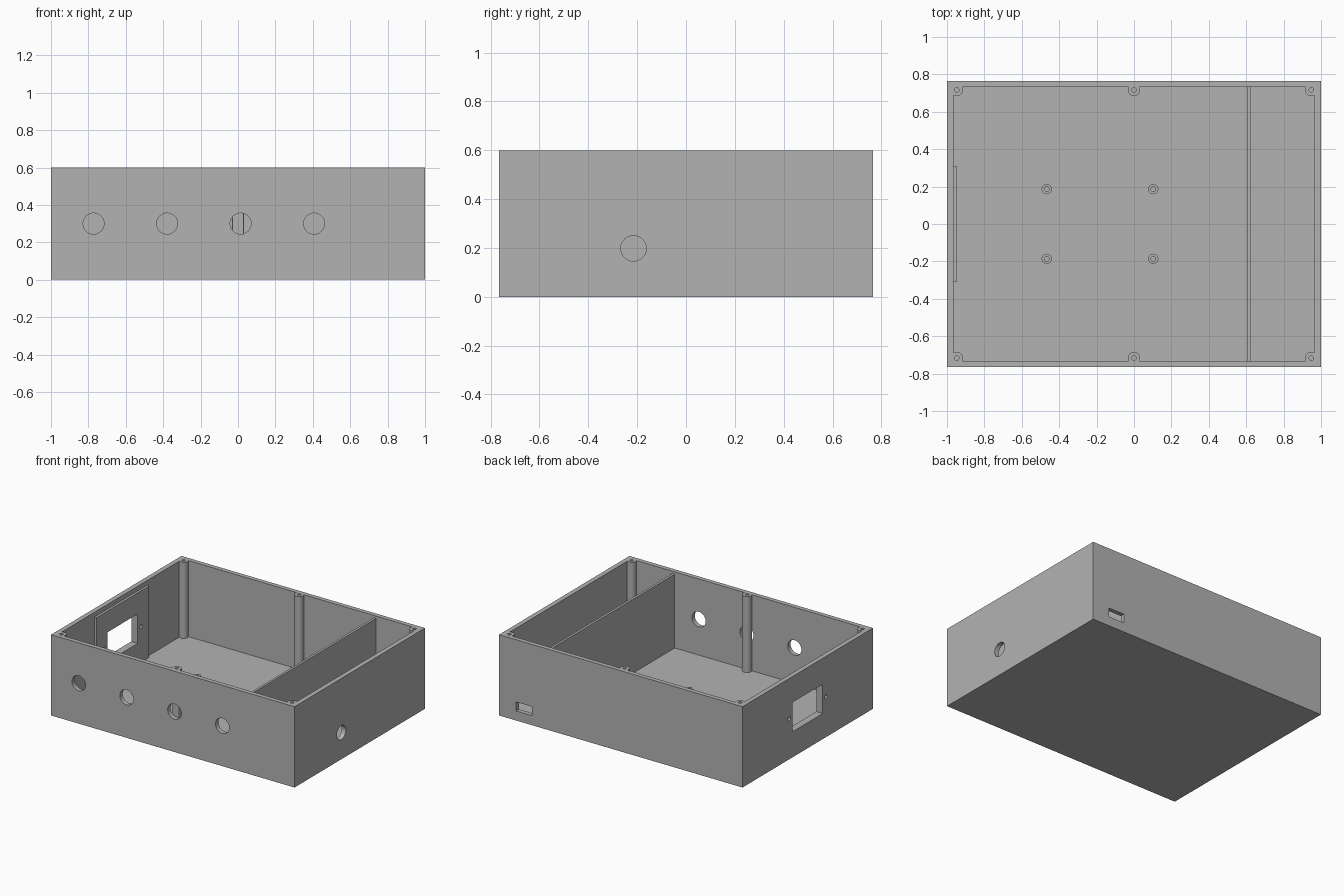
import bpy
from math import radians, pi

if "Cube" in bpy.data.objects:
    bpy.data.objects.remove(bpy.data.objects["Cube"], do_unlink=True)

# Overall sizes
HX, HY, HZ = 1.0, 0.765, 0.6
WALL_X, WALL_Y, FLOOR = 0.035, 0.033, 0.035
IX, IY = HX - WALL_X, HY - WALL_Y

grey = bpy.data.materials.new("plain_grey")
grey.use_nodes = True
grey.diffuse_color = (0.45, 0.45, 0.45, 1)
grey.node_tree.nodes["Principled BSDF"].inputs["Base Color"].default_value = grey.diffuse_color


def box(name, low, high):
    centre = [(a + b) / 2 for a, b in zip(low, high)]
    bpy.ops.mesh.primitive_cube_add(size=1, location=centre)
    ob = bpy.context.object
    ob.name = name
    ob.scale = [b - a for a, b in zip(low, high)]
    bpy.ops.object.transform_apply(location=True, rotation=True, scale=True)
    return ob


def cylinder(name, centre, radius, depth, axis="Z", sides=48):
    turn = {"X": (0, pi / 2, 0), "Y": (pi / 2, 0, 0), "Z": (0, 0, 0)}[axis]
    bpy.ops.mesh.primitive_cylinder_add(vertices=sides, radius=radius, depth=depth,
                                        location=centre, rotation=turn)
    ob = bpy.context.object
    ob.name = name
    bpy.ops.object.transform_apply(location=True, rotation=True, scale=True)
    return ob


def combine(ob, cutter, operation="DIFFERENCE"):
    bpy.ops.object.select_all(action="DESELECT")
    bpy.context.view_layer.objects.active = ob
    ob.select_set(True)
    mod = ob.modifiers.new("cut", "BOOLEAN")
    mod.operation, mod.object, mod.solver = operation, cutter, "EXACT"
    bpy.ops.object.modifier_apply(modifier=mod.name)
    bpy.data.objects.remove(cutter, do_unlink=True)


def finish(ob):
    bpy.ops.object.select_all(action="DESELECT")
    bpy.context.view_layer.objects.active = ob
    ob.select_set(True)
    ob.data.materials.clear()
    ob.data.materials.append(grey)
    bpy.ops.object.shade_smooth_by_angle(angle=radians(30))


def cavity(top=HZ):
    return box("cavity_cutter", (-IX, -IY, FLOOR), (IX, IY, top))


def cut_socket(ob):
    # Rectangular socket opening with a screw hole on each side
    combine(ob, box("socket_cutter", (-1.1, -0.176, 0.19), (-0.9, 0.176, 0.408)))
    for side in (-1, 1):
        combine(ob, cylinder("screw_cutter", (-HX, side * 0.215, 0.3), 0.014, 0.2, "X", 24))


# Open-topped shell
shell = box("enclosure_shell", (-HX, -HY, 0), (HX, HY, HZ))
combine(shell, cavity(HZ + 0.1))

# Row of round holes in the front wall
for i in range(4):
    combine(shell, cylinder("front_hole_cutter", (-0.772 + 0.393 * i, -HY, 0.3), 0.056, 0.1, "Y"))

# Cable hole in the +x wall and slot in the back wall
combine(shell, cylinder("cable_hole_cutter", (HX, -0.215, 0.198), 0.052, 0.1, "X"))
combine(shell, box("slot_cutter", (0.73, HY - 0.05, 0.071), (0.86, HY + 0.05, 0.138)))
cut_socket(shell)
finish(shell)

# Thickened panel behind the socket
panel = box("socket_panel", (-IX, -0.308, FLOOR), (-0.947, 0.308, 0.565))
cut_socket(panel)
finish(panel)

# Internal dividing wall
finish(box("divider_wall", (0.605, -IY, FLOOR), (0.623, IY, 0.583)))

# Lid screw posts, trimmed to the inside of the walls
for x in (-0.948, 0, 0.948):
    for y in (-0.717, 0.717):
        post = cylinder("lid_post", (x, y, HZ / 2), 0.033, HZ)
        combine(post, cavity(), "INTERSECT")
        combine(post, cylinder("post_hole_cutter", (x, y, HZ), 0.0125, 0.4, "Z", 24))
        finish(post)

# Circuit board standoffs
for x in (-0.467, 0.103):
    for y in (-0.186, 0.186):
        standoff = cylinder("board_standoff", (x, y, 0.055), 0.027, 0.04)
        combine(standoff, cylinder("standoff_hole_cutter", (x, y, 0.055), 0.013, 0.1, "Z", 24))
        finish(standoff)
